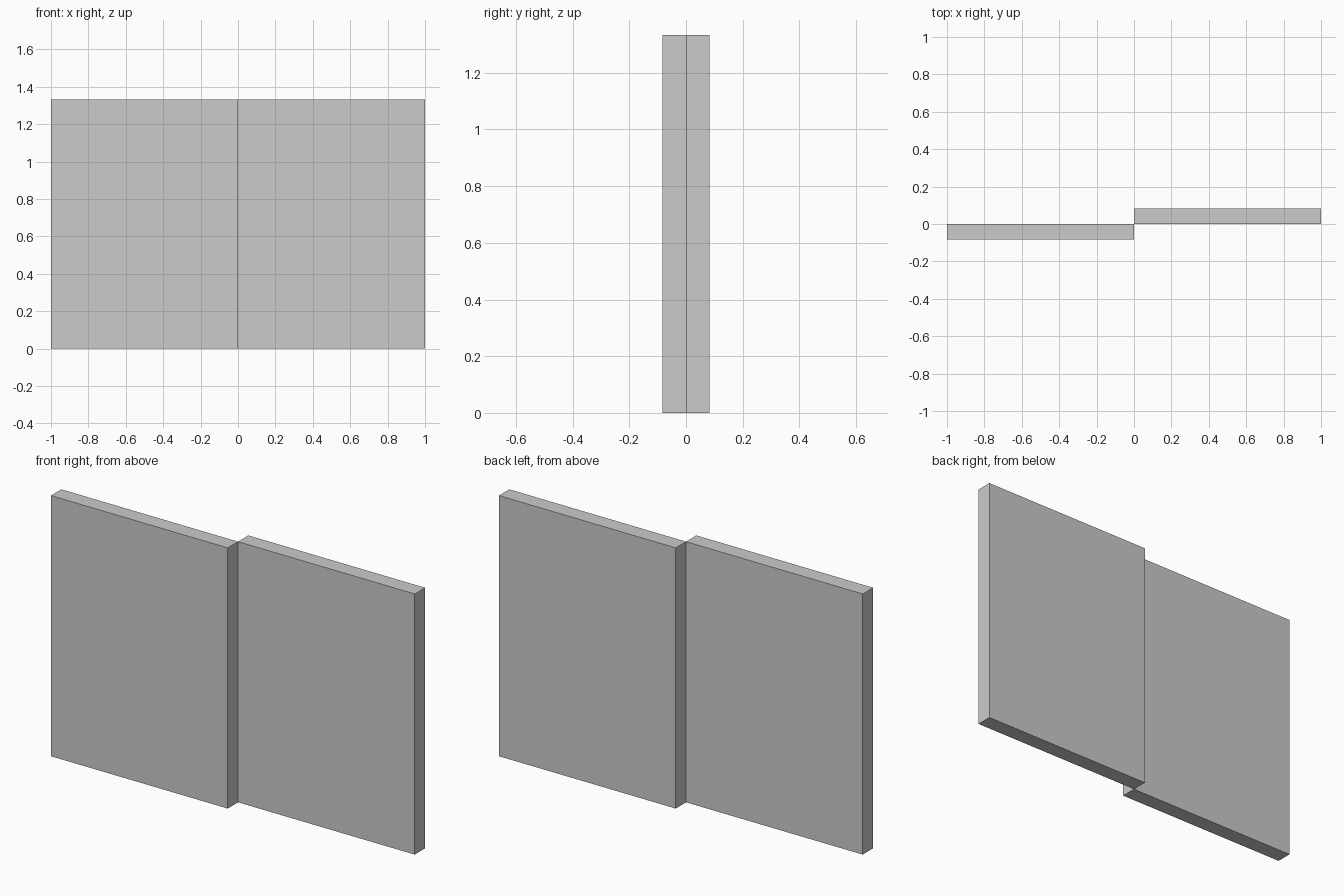
import bpy

if "Cube" in bpy.data.objects:
    bpy.data.objects.remove(bpy.data.objects["Cube"])

WIDTH, DEPTH, HEIGHT = 1.0, 1 / 12, 4 / 3


def panel(name, side):
    """Upright flat panel; side -1 is left and front, +1 is right and back."""
    bpy.ops.mesh.primitive_cube_add(
        size=1, location=(side * WIDTH / 2, side * DEPTH / 2, HEIGHT / 2))
    obj = bpy.context.object
    obj.name = name
    obj.scale = (WIDTH, DEPTH, HEIGHT)
    bpy.ops.object.transform_apply(location=False, rotation=False, scale=True)
    return obj


# Two sliding panels, staggered in depth and meeting along the centre line
panel("left_front_panel", -1)
panel("right_back_panel", 1)
